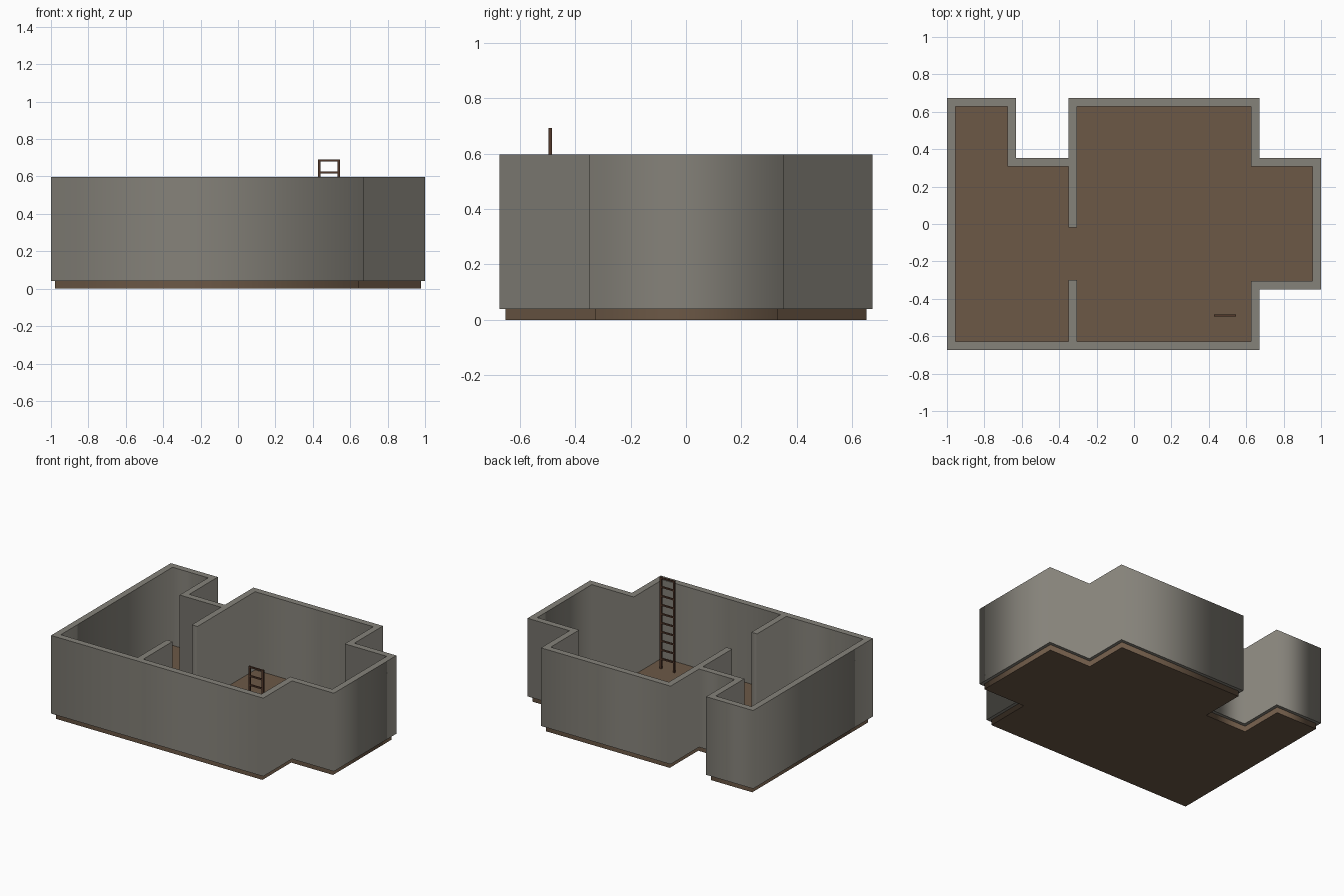
import bpy

if "Cube" in bpy.data.objects:
    bpy.data.objects.remove(bpy.data.objects["Cube"])

def material(name, rgb):
    m = bpy.data.materials.new(name)
    m.diffuse_color = (*rgb, 1)
    m.use_nodes = True
    m.node_tree.nodes["Principled BSDF"].inputs["Base Color"].default_value = m.diffuse_color
    return m

stone = material("grey stone", (0.235, 0.223, 0.193))
earth = material("brown floor", (0.150, 0.098, 0.061))
wood = material("dark wood", (0.085, 0.040, 0.024))

def inset(pts, d):
    """Move every edge of a counter-clockwise right-angled outline inwards."""
    out = []
    for i, (x, y) in enumerate(pts):
        px, py = pts[i - 1]
        nx, ny = pts[(i + 1) % len(pts)]
        sign = lambda v: (v > 1e-6) - (v < -1e-6)
        ax, ay = sign(x - px), sign(y - py)
        bx, by = sign(nx - x), sign(ny - y)
        out.append((x - (ay + by) * d, y + (ax + bx) * d))
    return out

def slab(name, loops, z0, z1, mat):
    """Filled flat outline (later loops are holes) extruded from z0 to z1."""
    cu = bpy.data.curves.new(name, 'CURVE')
    cu.dimensions = '2D'
    cu.fill_mode = 'BOTH'
    cu.extrude = (z1 - z0) / 2
    for pts in loops:
        sp = cu.splines.new('POLY')
        sp.points.add(len(pts) - 1)
        for p, (x, y) in zip(sp.points, pts):
            p.co = (x, y, 0, 1)
        sp.use_cyclic_u = True
    cu.materials.append(mat)
    ob = bpy.data.objects.new(name, cu)
    ob.location.z = (z0 + z1) / 2
    bpy.context.collection.objects.link(ob)
    bpy.ops.object.select_all(action='DESELECT')
    ob.select_set(True)
    bpy.context.view_layer.objects.active = ob
    bpy.ops.object.convert(target='MESH')

def box(name, lo, hi, mat):
    bpy.ops.mesh.primitive_cube_add(size=1, location=[(a + b) / 2 for a, b in zip(lo, hi)])
    ob = bpy.context.object
    ob.name = name
    ob.scale = [b - a for a, b in zip(lo, hi)]
    ob.data.materials.append(mat)

FLOOR, TOP, T = 0.04, 0.596, 0.045

# Building outline, counter-clockwise
outline = [(-1, -.673), (.67, -.673), (.67, -.35), (1, -.35), (1, .353), (.67, .353),
           (.67, .673), (-.35, .673), (-.35, .353), (-.63, .353), (-.63, .673), (-1, .673)]

# Room space: inset outline, cut by the dividing wall with its doorway
room = inset(outline, T)
xa, xb, door0, door1 = -.35, -.35 + T, -.3, -.02
room[8:9] = [(xb, door1), (xa, door1), (xa, .353 - T)]
room[1:1] = [(xa, -.673 + T), (xa, door0), (xb, door0), (xb, -.673 + T)]

slab("walls", [outline, room], FLOOR, TOP, stone)
slab("floor", [inset(outline, T / 2)], 0, FLOOR, earth)

# Ladder
x0, x1, w, top = .429, .546, .013, .692
y0, y1 = -.495, -.483
for side, x in (("left", x0), ("right", x1 - w)):
    box("ladder_rail_" + side, (x, y0, FLOOR), (x + w, y1, top), wood)
for i in range(10):
    z = top - .006 - i * .064
    box(f"ladder_rung_{i + 1}", (x0 + w, y0 + .001, z - .005), (x1 - w, y1 - .001, z + .005), wood)
